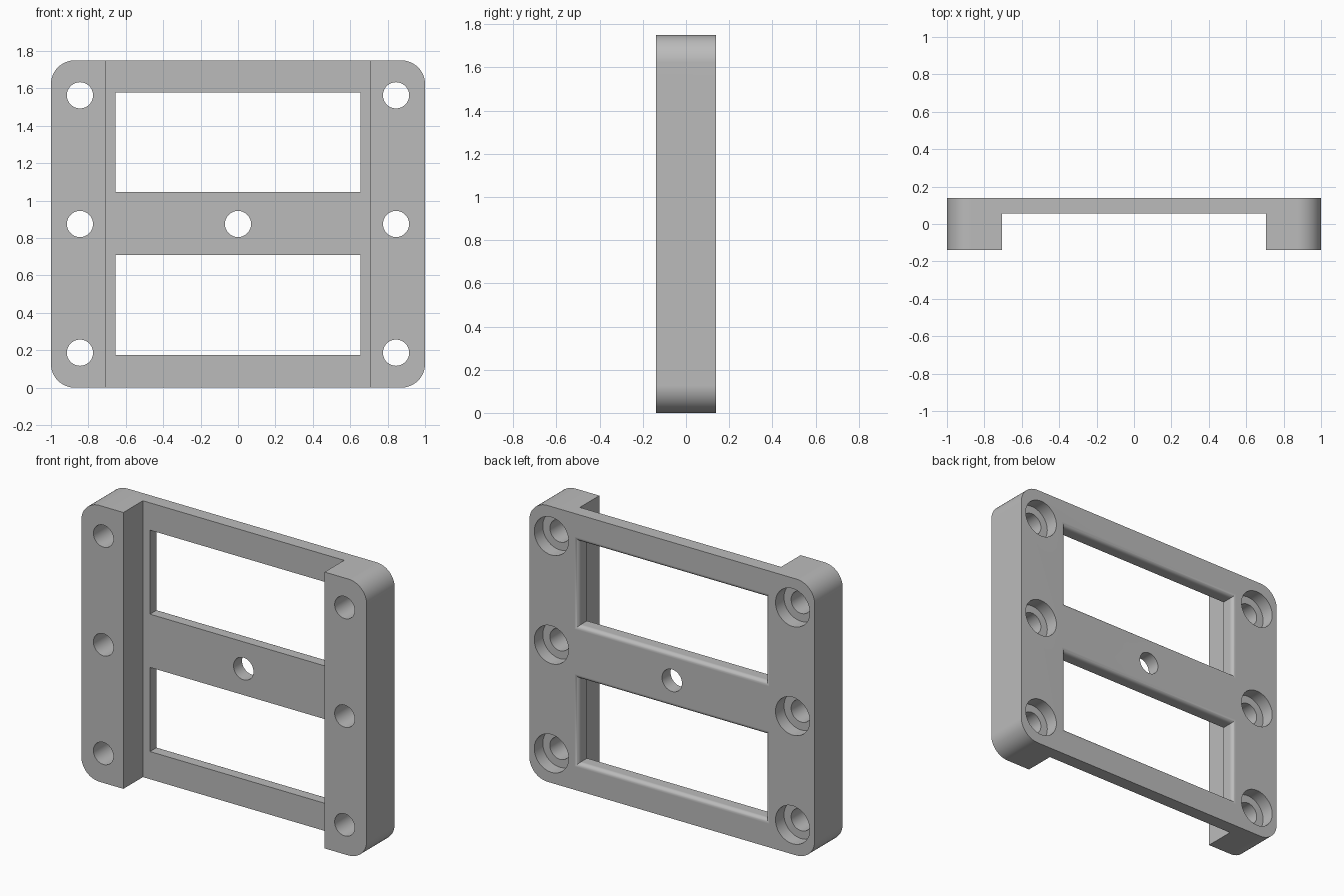
import bpy, bmesh
from math import cos, sin, pi, radians

cube = bpy.data.objects.get("Cube")
if cube:
    bpy.data.objects.remove(cube, do_unlink=True)

HEIGHT = 1.75
FRONT, BACK = -0.14, 0.14
PLATE_FRONT = 0.055
MID = HEIGHT / 2

grey = bpy.data.materials.new("light grey")
grey.use_nodes = True
colour = (0.5, 0.5, 0.5, 1)
grey.diffuse_color = colour
grey.node_tree.nodes["Principled BSDF"].inputs["Base Color"].default_value = colour


def loft(name, rings):
    """Closed solid through rings of points, each ring at its own depth y."""
    bm = bmesh.new()
    loops = [[bm.verts.new((x, y, z)) for x, z in pts] for y, pts in rings]
    n = len(loops[0])
    for a, b in zip(loops, loops[1:]):
        for i in range(n):
            j = (i + 1) % n
            bm.faces.new((a[i], a[j], b[j], b[i]))
    bm.faces.new(loops[0])
    bm.faces.new(loops[-1])
    bmesh.ops.recalc_face_normals(bm, faces=bm.faces)
    mesh = bpy.data.meshes.new(name)
    bm.to_mesh(mesh)
    bm.free()
    mesh.materials.append(grey)
    obj = bpy.data.objects.new(name, mesh)
    bpy.context.collection.objects.link(obj)
    return obj


def rect(x, z0, z1, grow=0):
    x, z0, z1 = x + grow, z0 - grow, z1 + grow
    return [(-x, z0), (x, z0), (x, z1), (-x, z1)]


def circle(cx, cz, r, n=48):
    return [(cx + r * cos(2 * pi * i / n), cz + r * sin(2 * pi * i / n)) for i in range(n)]


def rounded_rect(r, steps=12):
    pts = []
    corners = [(1 - r, HEIGHT - r), (r - 1, HEIGHT - r), (r - 1, r), (1 - r, r)]
    for k, (cx, cz) in enumerate(corners):
        for i in range(steps + 1):
            a = pi / 2 * (k + i / steps)
            pts.append((cx + r * cos(a), cz + r * sin(a)))
    return pts


# Solid block with rounded corners
outline = rounded_rect(0.127)
body = loft("mounting_frame", [(FRONT, outline), (BACK, outline)])
bpy.context.view_layer.objects.active = body
body.select_set(True)


def cut(name, rings):
    cutter = loft(name, rings)
    cutter.hide_render = True
    mod = body.modifiers.new(name, "BOOLEAN")
    mod.operation = "DIFFERENCE"
    mod.solver = "EXACT"
    mod.object = cutter
    bpy.ops.object.modifier_apply(modifier=mod.name)
    bpy.data.objects.remove(cutter, do_unlink=True)


# Wide front channel leaving a thick rail at each side
channel = rect(0.705, -0.2, HEIGHT + 0.2)
cut("channel", [(FRONT - 0.2, channel), (PLATE_FRONT, channel)])

# Two windows, their back edges rounded over
FILLET, STEPS = 0.027, 8
for low, high in ((0.175, 0.708), (1.045, 1.577)):
    rings = [(FRONT - 0.1, rect(0.655, low, high))]
    for i in range(STEPS + 1):
        a = pi / 2 * i / STEPS
        rings.append((BACK - FILLET + FILLET * sin(a),
                      rect(0.655, low, high, FILLET * (1 - cos(a)))))
    rings.append((BACK + 0.1, rings[-1][1]))
    cut("window", rings)

# Screw holes in the rails, counterbored from the back
for side in (-1, 1):
    for z in (MID - 0.688, MID, MID + 0.688):
        hole = circle(side * 0.845, z, 0.07)
        bore = circle(side * 0.845, z, 0.12)
        cut("screw_hole", [(FRONT - 0.1, hole), (BACK - 0.085, hole),
                           (BACK - 0.085, bore), (BACK + 0.1, bore)])

# Plain hole in the middle bar
hole = circle(0, MID, 0.07)
cut("centre_hole", [(FRONT - 0.1, hole), (BACK + 0.1, hole)])

# Smooth curves, crisp edges
bpy.ops.object.shade_smooth_by_angle(angle=radians(30))
weighted = body.modifiers.new("flat_faces", "WEIGHTED_NORMAL")
weighted.keep_sharp = True
